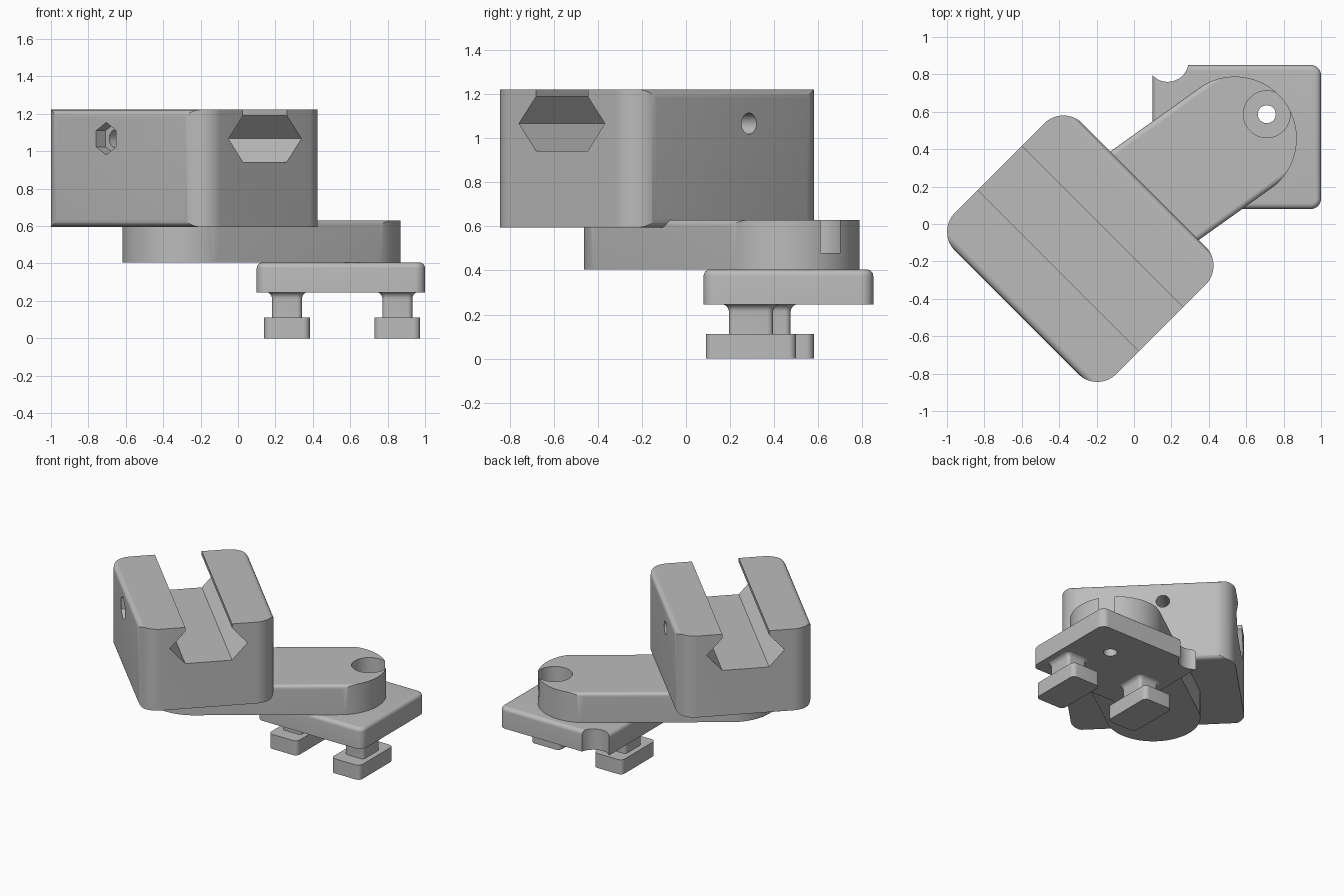
import bpy
import bmesh
from math import sin, cos, tan, pi, atan2
from mathutils import Vector, Matrix

if "Cube" in bpy.data.objects:
    bpy.data.objects.remove(bpy.data.objects["Cube"])

grey = bpy.data.materials.new("plain grey")
grey.use_nodes = True
grey.diffuse_color = (0.5, 0.5, 0.5, 1)
grey.node_tree.nodes["Principled BSDF"].inputs["Base Color"].default_value = (0.5, 0.5, 0.5, 1)


def rounded(corners, steps=10):
    """Outline from (x, y, radius) corners, each rounded by its radius."""
    out = []
    for i, (x, y, r) in enumerate(corners):
        p = Vector((x, y))
        if r == 0:
            out.append(p)
            continue
        d1 = (Vector(corners[i - 1][:2]) - p).normalized()
        d2 = (Vector(corners[(i + 1) % len(corners)][:2]) - p).normalized()
        half = d1.angle(d2) / 2
        mid = p + (d1 + d2).normalized() * (r / sin(half))
        s = p + d1 * (r / tan(half)) - mid
        e = p + d2 * (r / tan(half)) - mid
        start = atan2(s.y, s.x)
        sweep = (atan2(e.y, e.x) - start + pi) % (2 * pi) - pi
        for k in range(steps + 1):
            t = start + sweep * k / steps
            q = mid + Vector((cos(t), sin(t))) * r
            if not out or (q - out[-1]).length > 1e-5:
                out.append(q)
    if (out[0] - out[-1]).length < 1e-5:
        out.pop()
    return out


def box(hx, hy, r, steps=10):
    return rounded([(-hx, -hy, r), (hx, -hy, r), (hx, hy, r), (-hx, hy, r)], steps)


def circle(r, n=48, x=0, y=0):
    return [Vector((x + r * cos(pi / 2 + 2 * pi * k / n), y + r * sin(pi / 2 + 2 * pi * k / n)))
            for k in range(n)]


def loft(name, rings, matrix):
    """Solid through a stack of (outline, height) rings."""
    bm = bmesh.new()
    loops = [[bm.verts.new((p.x, p.y, z)) for p in outline] for outline, z in rings]
    bm.faces.new(loops[0][::-1])
    bm.faces.new(loops[-1])
    for low, high in zip(loops, loops[1:]):
        for i in range(len(low)):
            j = (i + 1) % len(low)
            bm.faces.new((low[i], low[j], high[j], high[i]))
    bmesh.ops.recalc_face_normals(bm, faces=bm.faces)
    mesh = bpy.data.meshes.new(name)
    bm.to_mesh(mesh)
    bm.free()
    mesh.materials.append(grey)
    ob = bpy.data.objects.new(name, mesh)
    bpy.context.collection.objects.link(ob)
    ob.matrix_world = matrix
    return ob


def prism(name, outline, z0, z1, matrix):
    return loft(name, [(outline, z0), (outline, z1)], matrix)


def activate(ob):
    bpy.ops.object.select_all(action='DESELECT')
    ob.select_set(True)
    bpy.context.view_layer.objects.active = ob


def combine(ob, tool, operation='DIFFERENCE'):
    tool.hide_render = True
    mod = ob.modifiers.new("shape", 'BOOLEAN')
    mod.operation, mod.solver, mod.object = operation, 'EXACT', tool
    bpy.context.view_layer.update()
    activate(ob)
    bpy.ops.object.modifier_apply(modifier=mod.name)
    bpy.data.objects.remove(tool)


def along(origin, direction):
    """Frame whose local z runs along a level direction and local y is up."""
    w, up = Vector((*direction, 0)).normalized(), Vector((0, 0, 1))
    m = Matrix((up.cross(w), up, w)).transposed().to_4x4()
    return Matrix.Translation((*origin, 0)) @ m


def turned(origin, direction):
    return Matrix.Translation((*origin, 0)) @ Matrix.Rotation(atan2(direction[1], direction[0]), 4, 'Z')


parts = []
pivot = Vector((-0.287, -0.132))

# Clamp block: dovetail-slot profile with soft long edges, trimmed to a rounded plan
a, b = 0.61, 0.481
half = [(-b, 0.595, 0.04), (b, 0.595, 0.04), (b, 1.222, 0.04), (0.166, 1.222, 0),
        (0.166, 1.19, 0), (0.276, 1.067, 0), (0.166, 0.943, 0)]
profile = half + [(-x, y, r) for x, y, r in half[:1:-1]]
block = prism("clamp_block", rounded(profile), -0.8, 0.8, along(pivot, (1, -1)))
combine(block, prism("plan", box(a, b + 0.001, 0.145, 16), 0.4, 1.4, turned(pivot, (1, -1))), 'INTERSECT')

# Cross bolt hole and hexagonal nut pocket
side = along(pivot, (1, 1))
combine(block, prism("bolt", circle(0.048, 32, 0.11, 1.067), -0.8, 0.8, side))
combine(block, prism("nut", circle(0.087, 6, 0.11, 1.067), -0.8, -0.41, side))
parts.append(block)

# Swing arm: soft-topped bar trimmed to a round-ended plan
tip = Vector((0.54, 0.458))
reach, w = (tip - pivot).length, 0.33
bar = rounded([(-w, 0.405, 0), (w, 0.405, 0), (w, 0.63, 0.03), (-w, 0.63, 0.03)])
arm = prism("swing_arm", bar, -0.6, reach + 0.6, along(pivot, tip - pivot))
plan = box(reach / 2 + w, w + 0.0005, w + 0.0005, 32)
combine(arm, prism("plan", plan, 0.2, 0.9, turned((pivot + tip) / 2, tip - pivot)), 'INTERSECT')

# Base plate with rounded upper rim and a scalloped corner
rings = [(box(0.45, 0.385, 0.055), 0.245)]
for k in range(7):
    t = k / 6 * pi / 2
    inset = 0.03 * (1 - cos(t))
    rings.append((box(0.45 - inset, 0.385 - inset, 0.055 - inset), 0.375 + 0.03 * sin(t)))
plate = loft("base_plate", rings, Matrix.Translation((0.55, 0.465, 0)))
combine(plate, prism("scallop", circle(0.112), 0, 0.8, Matrix.Translation((0.18, 0.872, 0))))

# Screw hole and counterbore at the arm tip
screw = Matrix.Translation((0.71, 0.587, 0))
combine(plate, prism("screw", circle(0.048, 32), 0, 0.9, screw))
combine(arm, prism("screw", circle(0.048, 32), 0, 0.9, screw))
combine(arm, prism("counterbore", circle(0.125), 0.48, 0.9, screw))
parts += [arm, plate]

# Two T-shaped feet with flared necks
for label, x, y in (("right", 0.262, 0.375), ("left", 0.852, 0.295)):
    spot = Matrix.Translation((x, y, 0))
    parts.append(prism(label + "_foot", box(0.122, 0.205, 0.035), 0, 0.112, spot))
    rings = [(box(0.08, 0.1, 0.025), 0.105)]
    for k in range(7):
        t = k / 6 * pi / 2
        grow = 0.035 * (1 - cos(t))
        rings.append((box(0.08 + grow, 0.1 + grow, 0.025 + grow), 0.212 + 0.035 * sin(t)))
    parts.append(loft(label + "_neck", rings, spot))

for ob in parts:
    activate(ob)
    bpy.ops.object.shade_smooth_by_angle(angle=pi / 6)
